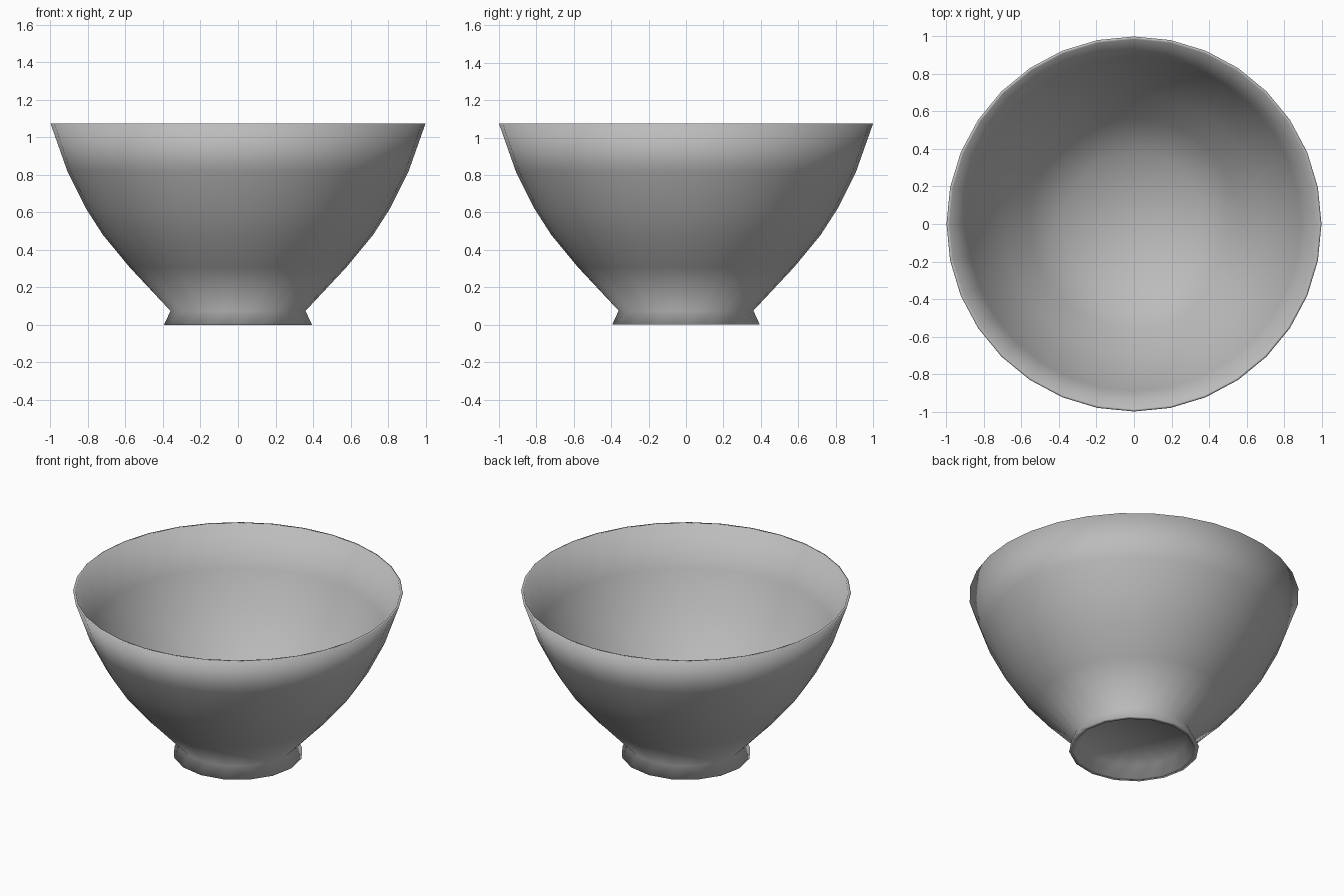
import bpy
import bmesh
import math
from mathutils import Vector

cube = bpy.data.objects.get("Cube")
if cube:
    bpy.data.objects.remove(cube, do_unlink=True)

SIDES = 32

# Plain grey glaze
grey = bpy.data.materials.new("grey_glaze")
grey.use_nodes = True
color = (0.5, 0.5, 0.5, 1.0)
grey.diffuse_color = color
grey.node_tree.nodes["Principled BSDF"].inputs["Base Color"].default_value = color

# Wall section as (radius, height): underside, flared foot, outer wall, rim, inner wall, floor
underside = [(0.0, 0.07), (0.32, 0.07), (0.365, 0.0)]
outer = [(0.395, 0.0), (0.36, 0.075), (0.58, 0.31), (0.72, 0.48),
         (0.81, 0.62), (0.91, 0.82), (1.0, 1.075)]
inner = [(0.985, 1.075), (0.89, 0.82), (0.79, 0.63), (0.70, 0.495),
         (0.56, 0.33), (0.38, 0.15), (0.0, 0.11)]
section = underside + outer + inner

# Lathe the section around the vertical axis
bm = bmesh.new()
verts = [bm.verts.new((0, r, z)) for r, z in section]
edges = [bm.edges.new(pair) for pair in zip(verts, verts[1:])]
bmesh.ops.spin(bm, geom=verts + edges, cent=(0, 0, 0), axis=(0, 0, 1),
               angle=math.tau, steps=SIDES, use_merge=False, use_duplicate=False)
bmesh.ops.remove_doubles(bm, verts=bm.verts, dist=0.0005)

# The foot has half as many sides: flatten every second corner
step = math.tau / SIDES
for v in bm.verts:
    if v.co.z < 0.1 and v.co.xy.length > 0.1:
        if round(math.atan2(v.co.x, v.co.y) / step) % 2:
            flat = v.co.xy * math.cos(step)
            v.co = Vector((flat.x, flat.y, v.co.z))

bmesh.ops.recalc_face_normals(bm, faces=bm.faces)
for face in bm.faces:
    face.smooth = True

mesh = bpy.data.meshes.new("bowl")
bm.to_mesh(mesh)
bm.free()
mesh.materials.append(grey)
bowl = bpy.data.objects.new("bowl", mesh)
bpy.context.collection.objects.link(bowl)
